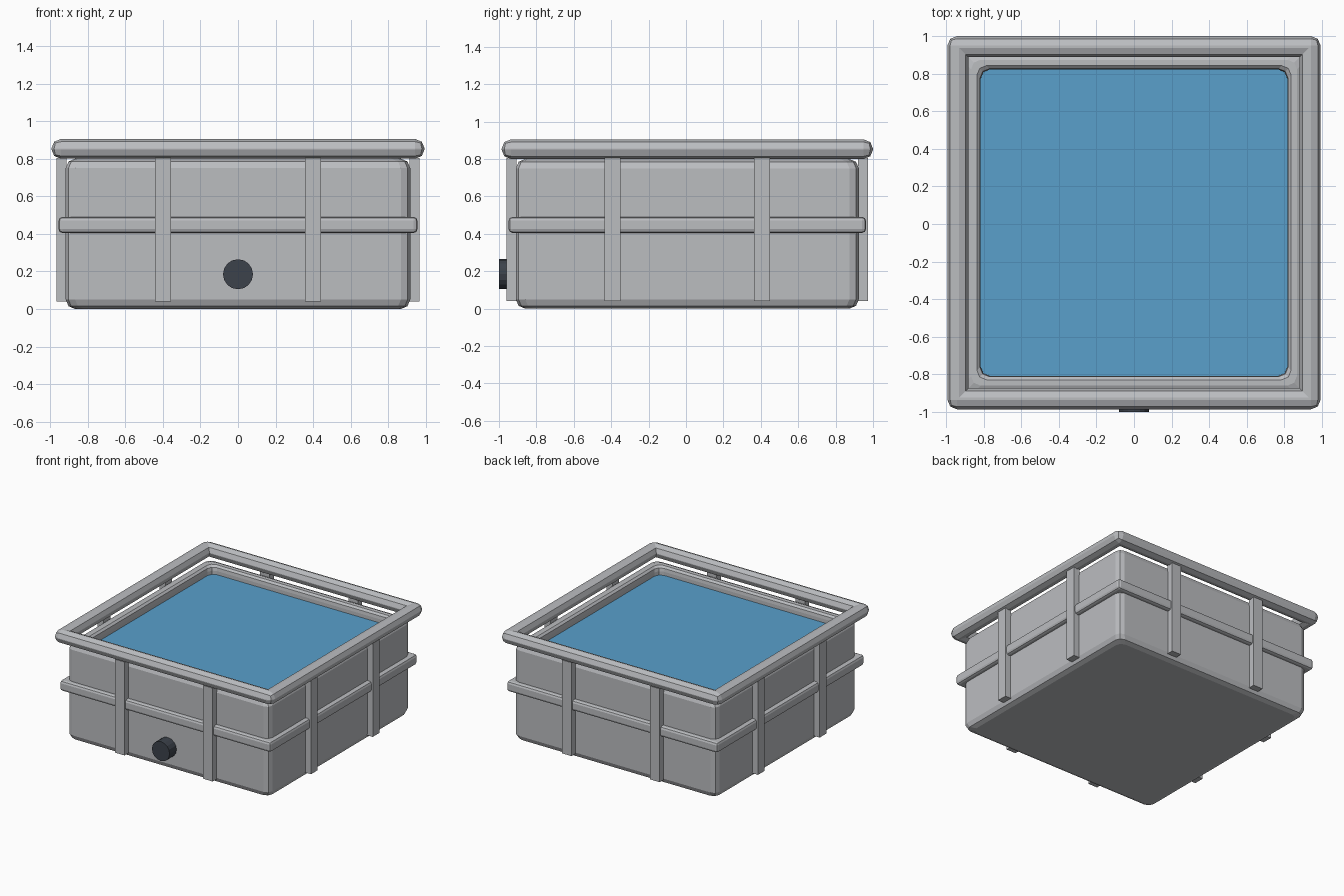
import bpy, bmesh, math
from mathutils import Matrix, Vector

cube = bpy.data.objects.get("Cube")
if cube:
    bpy.data.objects.remove(cube)

CY = 0.007  # depth centre of the tub, leaving room for the drain cap


def material(name, rgb):
    m = bpy.data.materials.new(name)
    m.use_nodes = True
    m.diffuse_color = (*rgb, 1)
    bsdf = m.node_tree.nodes["Principled BSDF"]
    bsdf.inputs["Base Color"].default_value = (*rgb, 1)
    bsdf.inputs["Roughness"].default_value = 0.6
    return m


grey = material("light grey", (0.50, 0.51, 0.53))
blue = material("water blue", (0.10, 0.35, 0.60))
dark = material("dark slate", (0.045, 0.055, 0.07))


def finish(name, bm, mat):
    bmesh.ops.recalc_face_normals(bm, faces=bm.faces)
    mesh = bpy.data.meshes.new(name)
    bm.to_mesh(mesh)
    bm.free()
    mesh.materials.append(mat)
    obj = bpy.data.objects.new(name, mesh)
    bpy.context.collection.objects.link(obj)
    return obj


def loft(name, rings, radius, mat):
    """Skin a stack of rounded squares given as (half width, z)."""
    bm = bmesh.new()
    loops = []
    for half, z in rings:
        loop = []
        for corner in range(4):
            for step in range(3):
                a = math.radians(90 * corner + 45 * step)
                c = math.radians(90 * corner + 45)
                off = (half - radius) * math.sqrt(2)
                loop.append(bm.verts.new((off * math.cos(c) + radius * math.cos(a),
                                          CY + off * math.sin(c) + radius * math.sin(a), z)))
        loops.append(loop)
    for lo, hi in zip(loops, loops[1:]):
        for i in range(len(lo)):
            j = (i + 1) % len(lo)
            bm.faces.new((lo[i], lo[j], hi[j], hi[i]))
    bm.faces.new(loops[0])
    bm.faces.new(loops[-1])
    return finish(name, bm, mat)


def bar(name, size, location, turn, bevel=0):
    """Box placed on the front side, then turned about the tub's centre."""
    bm = bmesh.new()
    bmesh.ops.create_cube(bm, size=1, matrix=Matrix.Diagonal((*size, 1)))
    if bevel:
        bmesh.ops.bevel(bm, geom=bm.edges[:], offset=bevel, segments=2,
                        profile=0.5, affect='EDGES')
    place = (Matrix.Translation((0, CY, 0)) @ Matrix.Rotation(turn, 4, 'Z')
             @ Matrix.Translation(location))
    bmesh.ops.transform(bm, matrix=place, verts=bm.verts)
    return finish(name, bm, grey)


# Hollow tub with softened outer and inner lips
loft("tub", [(0.867, 0), (0.902, 0.015), (0.917, 0.05), (0.917, 0.75), (0.902, 0.785),
             (0.867, 0.8), (0.836, 0.8), (0.82, 0.785), (0.816, 0.76), (0.816, 0.08)],
     0.05, grey)

# Water filling the tub
loft("water", [(0.816, 0.1), (0.816, 0.73)], 0.05, blue)

# Rim rails, middle band and uprights on all four sides
for i, side in enumerate(("front", "left", "back", "right")):
    turn = i * math.pi / 2
    bar(side + "_rim", (1.986, 0.112, 0.105), (0, -0.937, 0.8525), turn, 0.05)
    bar(side + "_band", (1.91, 0.085, 0.085), (0, -0.9125, 0.4475), turn, 0.02)
    for x, end in ((-0.4, "a"), (0.4, "b")):
        bar(side + "_upright_" + end, (0.086, 0.055, 0.765), (x, -0.9395, 0.4225), turn)

# Round drain cap on the front
bm = bmesh.new()
bmesh.ops.create_cone(bm, cap_ends=True, segments=16, radius1=0.08, radius2=0.08, depth=0.1,
                      matrix=Matrix.Translation((0, -0.95, 0.185)) @ Matrix.Rotation(math.pi / 2, 4, 'X'))
finish("drain_cap", bm, dark)
